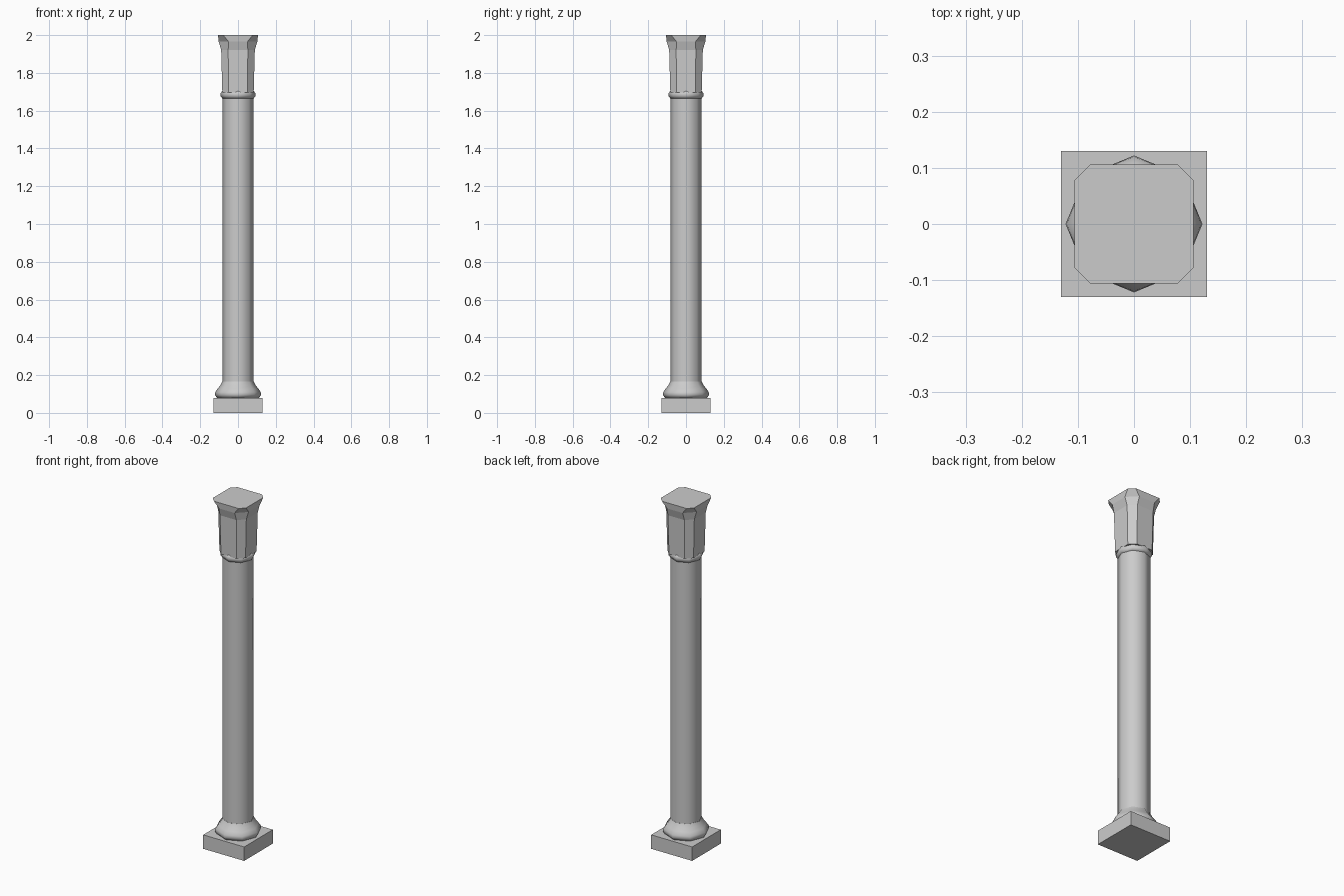
import bpy, bmesh, math

cube = bpy.data.objects.get("Cube")
if cube:
    bpy.data.objects.remove(cube, do_unlink=True)

stone = bpy.data.materials.new("grey stone")
stone.use_nodes = True
colour = (0.6, 0.6, 0.6, 1)
stone.diffuse_color = colour
stone.node_tree.nodes["Principled BSDF"].inputs["Base Color"].default_value = colour


def circle(radius, sides=8):
    step = 2 * math.pi / sides
    return [(radius * math.cos(i * step), radius * math.sin(i * step)) for i in range(sides)]


def cut_square(half, flat):
    """Square with cut corners; flat is half the remaining side length."""
    pts = [(half, -flat), (half, flat)]
    outline = []
    for _ in range(4):
        outline += pts
        pts = [(-y, x) for x, y in pts]
    return outline


def loft(name, sections, smooth_angle=None):
    """Stack outlines given as (height, points) into a closed solid."""
    bm = bmesh.new()
    rings = [[bm.verts.new((x, y, z)) for x, y in pts] for z, pts in sections]
    for low, high in zip(rings, rings[1:]):
        n = len(low)
        for i in range(n):
            j = (i + 1) % n
            bm.faces.new((low[i], low[j], high[j], high[i]))
    bm.faces.new(rings[0][::-1])
    bm.faces.new(rings[-1])
    mesh = bpy.data.meshes.new(name)
    bm.to_mesh(mesh)
    bm.free()
    mesh.materials.append(stone)
    obj = bpy.data.objects.new(name, mesh)
    bpy.context.collection.objects.link(obj)
    if smooth_angle:
        bpy.ops.object.select_all(action='DESELECT')
        obj.select_set(True)
        bpy.context.view_layer.objects.active = obj
        bpy.ops.object.shade_smooth_by_angle(angle=math.radians(smooth_angle))
    return obj


def turned(name, profile):
    return loft(name, [(z, circle(r)) for r, z in profile], 60)


# Square plinth
square = [(0.13, -0.13), (0.13, 0.13), (-0.13, 0.13), (-0.13, -0.13)]
loft("plinth", [(0, square), (0.08, square)])

# Moulded base, shaft and neck ring
turned("base_moulding", [(0.112, 0.08), (0.122, 0.095), (0.12, 0.11),
                         (0.108, 0.128), (0.094, 0.145), (0.084, 0.165)])
turned("shaft", [(0.083, 0.15), (0.083, 1.69)])
turned("neck_ring", [(0.083, 1.665), (0.092, 1.677), (0.092, 1.693), (0.083, 1.705)])

# Flared capital with cut corners
capital = [(1.695, 0.083, 0.05), (1.92, 0.089, 0.052), (1.965, 0.102, 0.05), (2.0, 0.106, 0.078)]
loft("capital", [(z, cut_square(half, flat)) for z, half, flat in capital])
